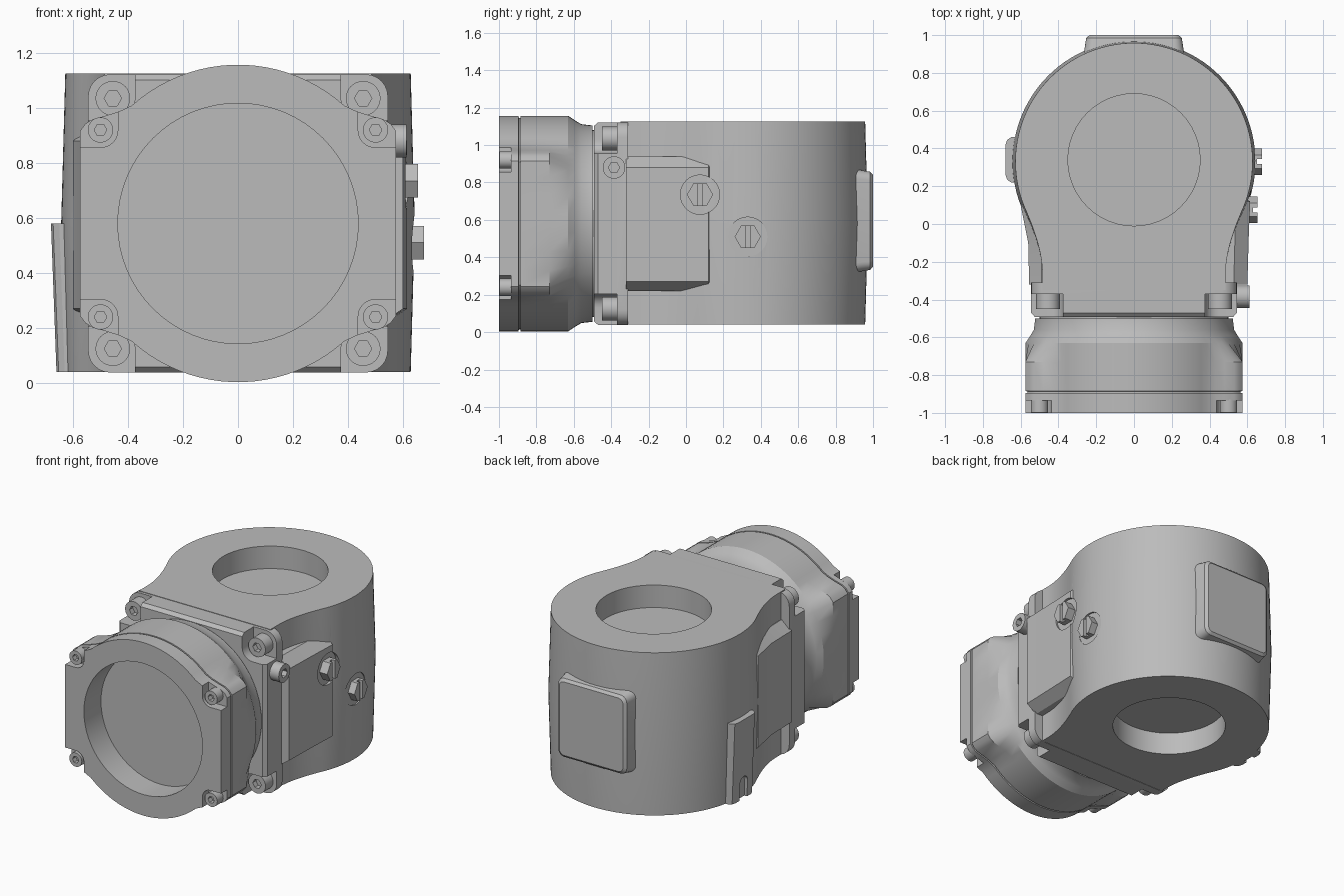
import bpy, bmesh, math

cube = bpy.data.objects.get("Cube")
if cube:
    bpy.data.objects.remove(cube, do_unlink=True)

grey = bpy.data.materials.new("cast_grey")
grey.use_nodes = True
grey.diffuse_color = (0.5, 0.5, 0.5, 1)
grey.node_tree.nodes["Principled BSDF"].inputs["Base Color"].default_value = (0.5, 0.5, 0.5, 1)

MID = 0.58          # height of the front axis
parts = []


def place(axis, u, v, w):
    return {"X": (w, u, v), "Y": (u, w, v), "Z": (u, v, w)}[axis]


def loft(name, axis, rings, cutter=False):
    """Skin a list of (position, 2D points) sections along an axis."""
    bm = bmesh.new()
    rows = [[bm.verts.new(place(axis, u, v, w)) for u, v in pts] for w, pts in rings]
    n = len(rows[0])
    for a, b in zip(rows, rows[1:]):
        for i in range(n):
            j = (i + 1) % n
            bm.faces.new((a[i], a[j], b[j], b[i]))
    bm.faces.new(rows[0][::-1])
    bm.faces.new(rows[-1])
    bmesh.ops.recalc_face_normals(bm, faces=bm.faces)
    mesh = bpy.data.meshes.new(name)
    bm.to_mesh(mesh)
    bm.free()
    mesh.materials.append(grey)
    obj = bpy.data.objects.new(name, mesh)
    bpy.context.collection.objects.link(obj)
    if cutter:
        obj.hide_render = True
    else:
        parts.append(obj)
    return obj


def prism(name, axis, pts, a, b, cutter=False):
    return loft(name, axis, [(a, pts), (b, pts)], cutter)


def ngon(u, v, r, n=32):
    return [(u + r * math.cos(2 * math.pi * i / n), v + r * math.sin(2 * math.pi * i / n)) for i in range(n)]


def round_rect(u, v, hu, hv, r, n=6):
    pts = []
    for q, (su, sv) in enumerate([(1, 1), (-1, 1), (-1, -1), (1, -1)]):
        for i in range(n + 1):
            t = math.pi / 2 * (q + i / n)
            pts.append((u + su * (hu - r) + r * math.cos(t), v + sv * (hv - r) + r * math.sin(t)))
    return pts


def cut(obj, cutters):
    bpy.context.view_layer.objects.active = obj
    for c in cutters:
        mod = obj.modifiers.new("cut", "BOOLEAN")
        mod.operation, mod.solver, mod.object = "DIFFERENCE", "EXACT", c
        bpy.ops.object.modifier_apply(modifier=mod.name)
        bpy.data.objects.remove(c, do_unlink=True)


def socket_screw(name, axis, u, v, r, head, base):
    obj = prism(name, axis, ngon(u, v, r), head, base)
    step = 0.035 if base > head else -0.035
    cut(obj, [prism("socket", axis, ngon(u, v, r * 0.5, 6), head - step, head + step, True)])


# main housing: round barrel with a necked-in front, bulging slightly at mid height
def housing_plan(r):
    right, a0 = [], math.radians(-25)
    p0 = (r * math.cos(a0), 0.33 + r * math.sin(a0))
    ctrl, end = (0.485, -0.13), (0.485, -0.26)
    right.append((0.485, -0.35))
    for i in range(8):
        t = 1 - i / 8
        right.append(tuple((1 - t) ** 2 * p0[k] + 2 * t * (1 - t) * ctrl[k] + t * t * end[k] for k in (0, 1)))
    for i in range(36):
        a = a0 + (math.pi / 2 - a0) * i / 36
        right.append((r * math.cos(a), 0.33 + r * math.sin(a)))
    return right + [(0, 0.33 + r)] + [(-x, y) for x, y in reversed(right)]


housing = loft("housing", "Z", [(0.04, housing_plan(0.628)), (MID, housing_plan(0.643)),
                                (1.125, housing_plan(0.628))])
cut(housing, [prism("bore", "Z", ngon(0, 0.34, 0.35, 48), a, b, True)
              for a, b in ((-0.1, 0.19), (0.975, 1.3))])


# widened neck cheeks
def cheek(name, side, pts):
    full = [(side * x, y) for x, y in pts]
    slim = [(x * 0.88, y) for x, y in full]
    return loft(name, "Z", [(0.22, slim), (0.27, full), (0.88, full), (0.94, slim)])


right_cheek = cheek("right_cheek", 1, [(0.2, -0.32), (0.6, -0.32), (0.608, -0.05), (0.615, 0.12), (0.2, 0.3)])
cheek("left_cheek", -1, [(0.2, -0.32), (0.555, -0.32), (0.56, -0.1), (0.6, 0.1), (0.2, 0.3)])

# slotted hex plugs in round spot faces
for name, y, z, floor, tip in (("upper_plug", 0.075, 0.735, 0.598, 0.655),
                               ("lower_plug", 0.33, 0.51, 0.63, 0.677)):
    for body in (housing, right_cheek):
        cut(body, [prism("spot", "X", ngon(y, z, 0.105), floor, 0.8, True)])
    plug = prism(name, "X", ngon(y, z, 0.07, 6), floor - 0.05, tip)
    cut(plug, [prism("slot", "X", round_rect(y, z, 0.013, 0.2, 0.002, 1), tip - 0.025, tip + 0.1, True)])

# raised pad on the back
loft("back_pad", "Y", [(0.85, round_rect(0, 0.595, 0.275, 0.285, 0.05)),
                       (0.94, round_rect(0, 0.595, 0.26, 0.27, 0.05)),
                       (0.985, round_rect(0, 0.595, 0.253, 0.262, 0.045)),
                       (1.0, round_rect(0, 0.595, 0.235, 0.245, 0.035))])


# left lower rib with a drain slot
def rib_plan(x):
    return [(-0.5, 0.22), (x + 0.03, 0.22), (x + 0.008, 0.235), (x, 0.26),
            (x, 0.42), (x + 0.008, 0.445), (x + 0.03, 0.46), (-0.5, 0.46)]


rib = loft("left_rib", "Z", [(0.04, rib_plan(-0.66)), (MID, rib_plan(-0.68))])
cut(rib, [prism("slot", "X", round_rect(0.34, 0.08, 0.04, 0.11, 0.039), -0.8, -0.64, True)])

# mounting flange with open corner pockets
flange = loft("mounting_flange", "Y", [
    (-0.31, round_rect(0, MID, 0.545, 0.542, 0.08)),
    (-0.47, round_rect(0, MID, 0.545, 0.542, 0.08)),
    (-0.492, round_rect(0, MID, 0.525, 0.522, 0.07))])
corners = [(sx, sz) for sx in (-1, 1) for sz in (-1, 1)]
for sx, sz in corners:
    x, z = sx * 0.455, MID + sz * 0.455
    cut(flange, [prism("pocket", "Y", round_rect(x + sx * 0.1, z + sz * 0.1, 0.18, 0.18, 0.075),
                       -0.6, -0.37, True)])
    socket_screw("flange_screw", "Y", x, z, 0.063, -0.45, -0.365)
socket_screw("side_screw", "X", -0.385, 0.88, 0.06, 0.612, 0.5)

# spigot closing the gap behind the cover
prism("spigot", "Y", ngon(0, MID, 0.5, 64), -0.55, -0.45)

# front cover: round body with four ears, fading to a round collar
quarter = [(0.575, 0.05), (0.575, 0.15), (0.575, 0.25), (0.575, 0.335), (0.555, 0.362),
           (0.53, 0.378), (0.48, 0.392), (0.43, 0.408)]
quarter += [(0.577 * math.cos(math.radians(a)), 0.577 * math.sin(math.radians(a))) for a in range(48, 90, 4)]
half = quarter + [(-x, z) for x, z in reversed(quarter)]
outline = half + [(-x, -z) for x, z in half]


def eared(scale=1):
    return [(x * scale, MID + z * scale) for x, z in outline]


def collar(r):
    return [(r * x / math.hypot(x, z), MID + r * z / math.hypot(x, z)) for x, z in outline]


cover = loft("front_cover", "Y", [
    (-1.0, eared()), (-0.895, eared()), (-0.894, eared(0.98)), (-0.886, eared(0.98)),
    (-0.885, eared()), (-0.73, eared()), (-0.63, collar(0.577)), (-0.59, collar(0.55)),
    (-0.56, collar(0.532)), (-0.5, collar(0.525))])
cut(cover, [prism("bore", "Y", ngon(0, MID, 0.437, 64), -1.1, -0.82, True)])
for sx, sz in corners:
    x, z = sx * 0.5, MID + sz * 0.34
    cut(cover, [prism("pocket", "Y", round_rect(x + sx * 0.1, z + sz * 0.1, 0.163, 0.163, 0.06),
                      -1.1, -0.935, True)])
    socket_screw("cover_screw", "Y", x, z, 0.046, -0.998, -0.93)

# smooth shading with crisp edges
bpy.ops.object.select_all(action="DESELECT")
for obj in parts:
    obj.select_set(True)
bpy.context.view_layer.objects.active = housing
bpy.ops.object.shade_smooth_by_angle(angle=math.radians(25))
